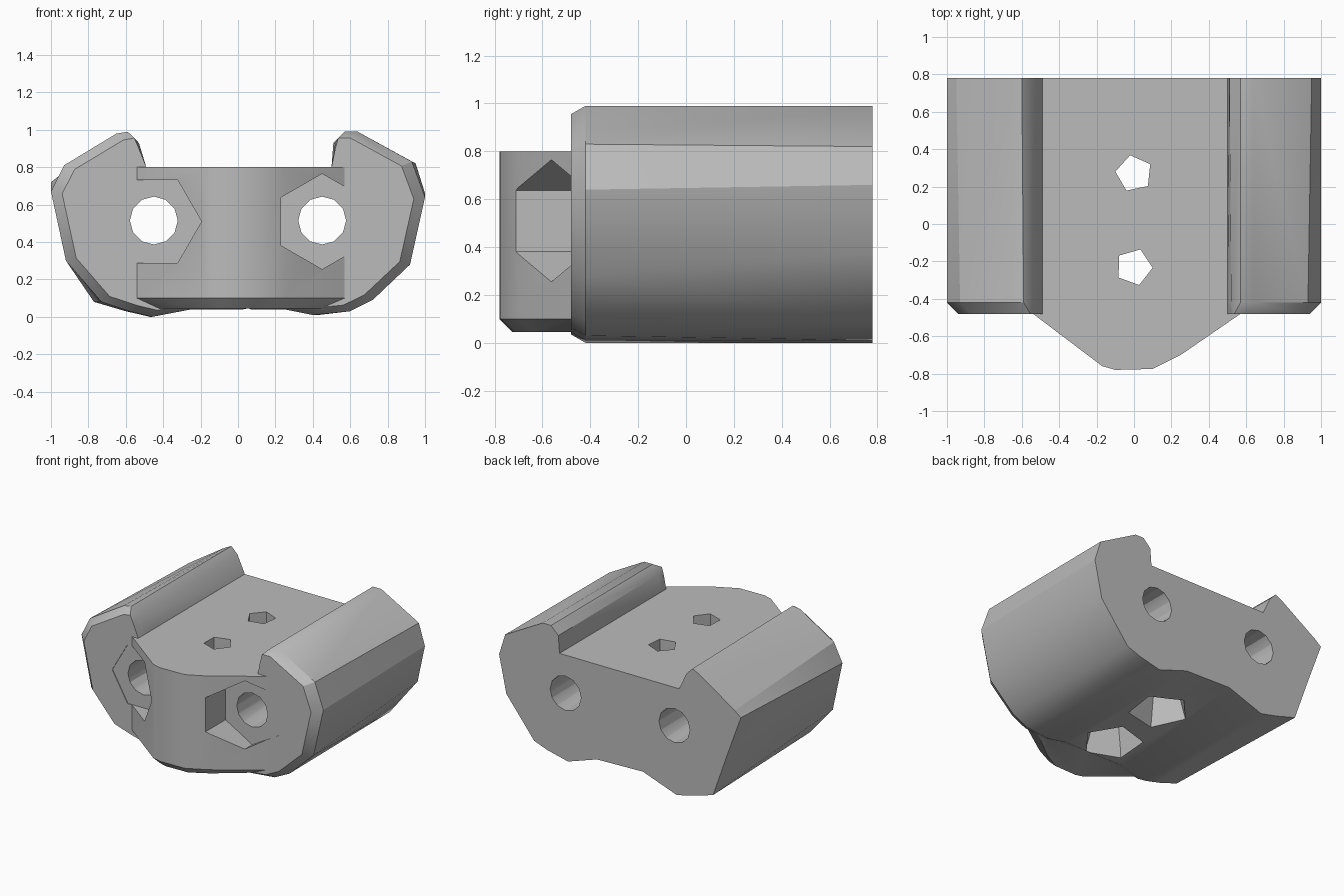
import bpy
import bmesh
from math import radians, cos, sin

cube = bpy.data.objects.get("Cube")
if cube:
    bpy.data.objects.remove(cube, do_unlink=True)

grey = bpy.data.materials.new("plain grey")
grey.use_nodes = True
colour = (0.5, 0.5, 0.5, 1)
grey.diffuse_color = colour
grey.node_tree.nodes["Principled BSDF"].inputs["Base Color"].default_value = colour


def loft(name, rings):
    """Closed solid skinned through rings holding equal point counts."""
    bm = bmesh.new()
    loops = [[bm.verts.new(p) for p in ring] for ring in rings]
    count = len(loops[0])
    for a, b in zip(loops, loops[1:]):
        for i in range(count):
            j = (i + 1) % count
            bm.faces.new((a[i], a[j], b[j], b[i]))
    bm.faces.new(loops[0])
    bm.faces.new(loops[-1])
    bmesh.ops.recalc_face_normals(bm, faces=bm.faces)
    bmesh.ops.triangulate(bm, faces=[f for f in bm.faces if len(f.verts) == 4])
    mesh = bpy.data.meshes.new(name)
    bm.to_mesh(mesh)
    bm.free()
    mesh.materials.append(grey)
    obj = bpy.data.objects.new(name, mesh)
    bpy.context.collection.objects.link(obj)
    return obj


def circle(sides, radius, turn=0):
    angles = [radians(turn + 360 * i / sides) for i in range(sides)]
    return [(radius * cos(a), radius * sin(a)) for a in angles]


def combine(target, other, operation):
    mod = target.modifiers.new(operation, "BOOLEAN")
    mod.operation = operation
    mod.solver = "EXACT"
    mod.object = other
    bpy.context.view_layer.objects.active = target
    bpy.ops.object.modifier_apply(modifier=mod.name)
    bpy.data.objects.remove(other, do_unlink=True)


# Main body: channel floor, side rails and grooved underside
front = [(.5, .8), (.52, .93), (.57, .99), (.64, .99), (.93, .83), (1, .64),
         (.92, .28), (.72, .09), (.6, .03), (.4, .01), (.25, .04),
         (-.25, .04), (-.46, 0), (-.58, .03), (-.73, .08), (-.92, .3),
         (-1, .67), (-.93, .81), (-.65, .98), (-.59, .99), (-.53, .93), (-.49, .8)]
back = [(.5, .8), (.51, .93), (.57, .99), (.64, .99), (.95, .82), (1, .66),
        (.94, .38), (.71, .09), (.6, .05), (.43, .01), (.19, .09),
        (-.19, .1), (-.47, 0), (-.6, .03), (-.77, .08), (-.89, .42),
        (-1, .72), (-.95, .76), (-.66, .95), (-.6, .98), (-.55, .93), (-.49, .8)]


def inset(x, z):
    inner_wall = abs(x) < .56 and z > .7
    return (x if inner_wall else x * .94, .5 + (z - .5) * (1 if z == .8 else .93))


cap = [inset(x, z) for x, z in front]
body = loft("clamp_body", [[(x, -.48, z) for x, z in cap],
                           [(x, -.42, z) for x, z in front],
                           [(x, .78, z) for x, z in back]])

# Tapered nose with a chamfered lower edge
outline = [(.52, -.36), (.57, -.48), (.25, -.7), (.1, -.775), (-.1, -.78),
           (-.17, -.76), (-.54, -.48), (-.5, -.36)]
base = [(x * .9, y + .055 if y < -.4 else y) for x, y in outline]
nose = loft("nose", [[(x, y, .045) for x, y in base],
                     [(x, y, .1) for x, y in outline],
                     [(x, y, .8) for x, y in outline]])
combine(body, nose, "UNION")

# Long rod holes with wide pockets cut into the nose flanks
for x, turn in ((.45, 30), (-.45, 0)):
    pocket = loft("pocket", [[(x + u, y, .51 + v) for u, v in circle(6, .255, turn)]
                             for y in (-.95, -.475)])
    combine(body, pocket, "DIFFERENCE")
    bore = loft("bore", [[(x + u, y, .515 + v) for u, v in circle(12, .128)]
                         for y in (-.9, .9)])
    combine(body, bore, "DIFFERENCE")

# Upright bolt holes, flared towards the underside
for y, turn in ((.27, 30), (-.23, 70)):
    hole = loft("bolt_hole", [[(u * s, y + v * s, z) for u, v in circle(5, .1, turn)]
                              for z, s in ((-.1, 2.1), (.08, 2.1), (.45, 1), (1.1, 1))])
    combine(body, hole, "DIFFERENCE")

bpy.ops.object.select_all(action="DESELECT")
body.select_set(True)
bpy.context.view_layer.objects.active = body
bpy.ops.object.shade_smooth_by_angle(angle=radians(30))
